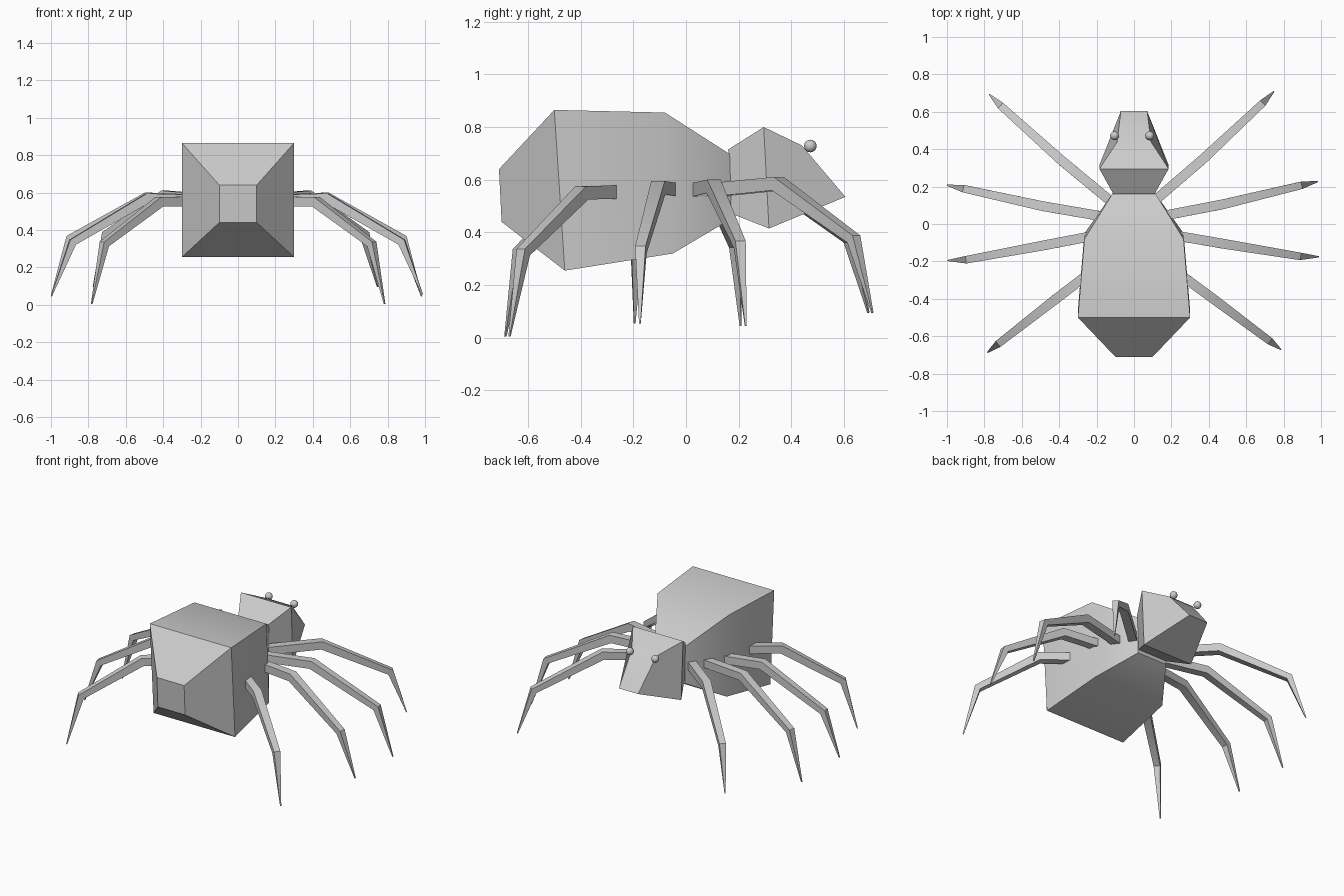
import bpy
import bmesh
import math
from mathutils import Matrix, Vector

cube = bpy.data.objects.get("Cube")
if cube:
    bpy.data.objects.remove(cube, do_unlink=True)

grey = bpy.data.materials.new("plain grey")
grey.use_nodes = True
grey.diffuse_color = (0.6, 0.6, 0.6, 1)
grey.node_tree.nodes["Principled BSDF"].inputs["Base Color"].default_value = grey.diffuse_color


def finish(name, bm):
    """Turn a bmesh into a shaded object with the grey material."""
    bmesh.ops.recalc_face_normals(bm, faces=bm.faces)
    mesh = bpy.data.meshes.new(name)
    bm.to_mesh(mesh)
    bm.free()
    mesh.materials.append(grey)
    mesh.shade_smooth()
    mesh.set_sharp_from_angle(angle=math.radians(35))
    obj = bpy.data.objects.new(name, mesh)
    bpy.context.collection.objects.link(obj)
    return obj


def loft(name, rings):
    """Skin a list of four-cornered rings and cap both ends."""
    bm = bmesh.new()
    loops = [[bm.verts.new(co) for co in ring] for ring in rings]
    for a, b in zip(loops, loops[1:]):
        for i in range(4):
            j = (i + 1) % 4
            bm.faces.new((a[i], a[j], b[j], b[i]))
    bm.faces.new(loops[0])
    bm.faces.new(loops[-1])
    return finish(name, bm)


def block(name, sections):
    """Sections: top y, top z, top half width, bottom y, bottom z, bottom half width."""
    loft(name, [[(-tw, ty, tz), (tw, ty, tz), (bw, by, bz), (-bw, by, bz)]
                for ty, tz, tw, by, bz, bw in sections])


# Abdomen tapering to a narrow waist, and the wedge head
block("abdomen", [(-0.71, 0.64, 0.10, -0.70, 0.44, 0.10),
                  (-0.50, 0.865, 0.30, -0.46, 0.255, 0.30),
                  (-0.08, 0.855, 0.265, -0.05, 0.32, 0.265),
                  (0.17, 0.695, 0.11, 0.17, 0.45, 0.11)])
block("head", [(0.16, 0.715, 0.11, 0.175, 0.47, 0.11),
               (0.295, 0.80, 0.185, 0.315, 0.415, 0.185),
               (0.44, 0.73, 0.09, 0.605, 0.535, 0.07)])

# Legs: root, knee, ankle and tip centres for the left side
LEGS = {
    "front_leg": [(0.09, 0.10, 0.56), (0.38, 0.345, 0.585), (0.69, 0.63, 0.375), (0.76, 0.70, 0.095)],
    "second_leg": [(0.15, 0.04, 0.56), (0.48, 0.10, 0.575), (0.89, 0.195, 0.355), (0.99, 0.217, 0.045)],
    "third_leg": [(0.15, -0.05, 0.56), (0.48, -0.11, 0.57), (0.88, -0.18, 0.335), (0.99, -0.185, 0.055)],
    "rear_leg": [(0.2, -0.235, 0.555), (0.42, -0.40, 0.55), (0.715, -0.625, 0.325), (0.783, -0.678, 0.005)],
}
SIZES = [0.052, 0.052, 0.04, 0.006]
twist = Matrix.Translation((-0.006, 0, 0)) @ Matrix.Rotation(0.01, 4, "Z")


def leg(name, points, side):
    pts = [twist @ Vector((x * side, y, z)) for x, y, z in points]
    dirs = [(b - a).normalized() for a, b in zip(pts, pts[1:])]
    across = (pts[-1] - pts[0]).cross(Vector((0, 0, 1))).normalized()
    rings = []
    for i, (p, size) in enumerate(zip(pts, SIZES)):
        along = dirs[max(i - 1, 0)] + dirs[min(i, len(dirs) - 1)]
        up = across.cross(along).normalized() * size / 2
        out = across * size / 2
        rings.append([p + up + out, p + up - out, p - up - out, p - up + out])
    loft(name, rings)


for label, side in (("left", 1), ("right", -1)):
    for name, points in LEGS.items():
        leg(f"{label}_{name}", points, side)
    # Small round eye on the brow
    bm = bmesh.new()
    bmesh.ops.create_uvsphere(bm, u_segments=12, v_segments=8, radius=0.024)
    eye = finish(f"{label}_eye", bm)
    eye.location = (0.094 * side - 0.01, 0.472, 0.728)
